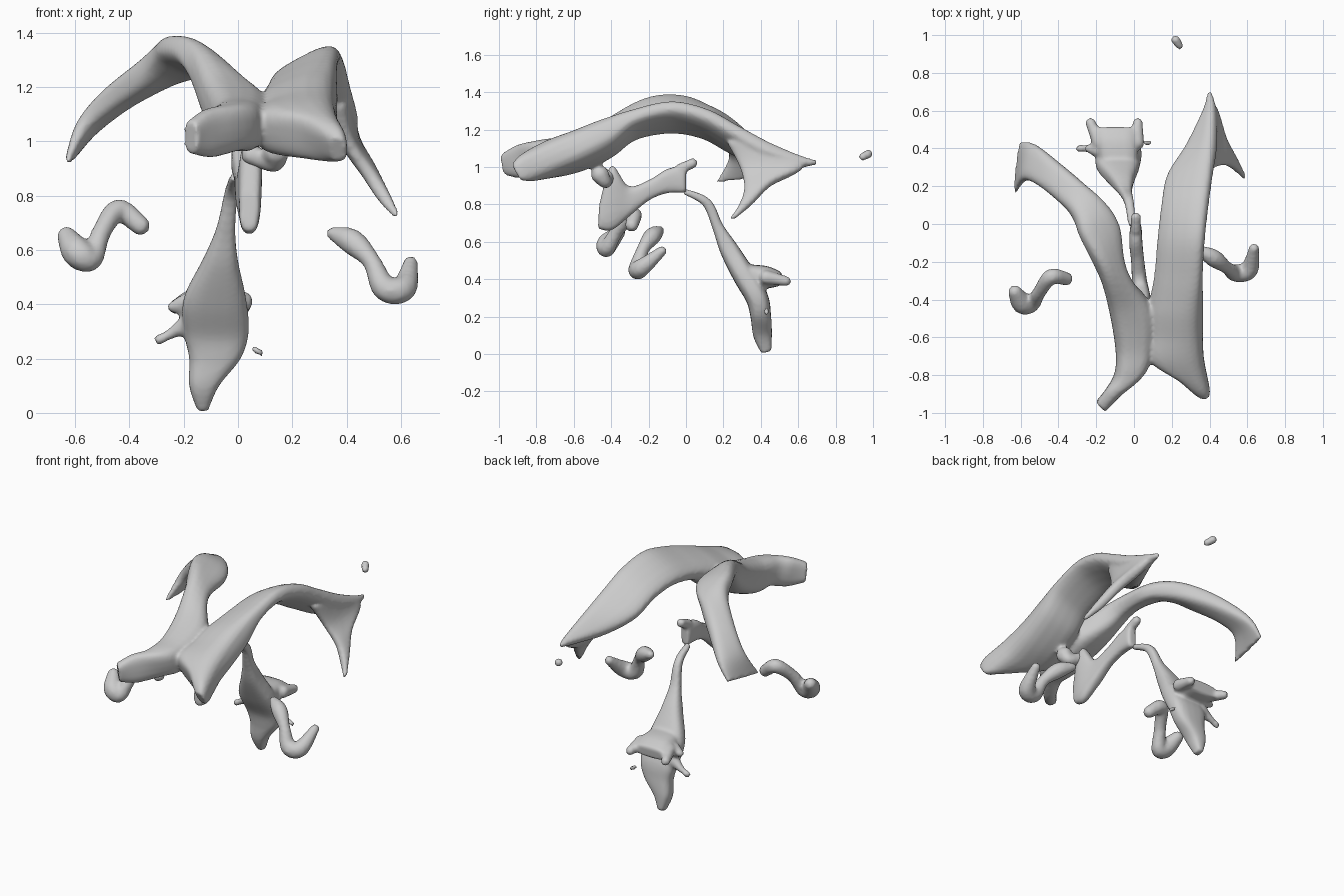
import bpy
import bmesh
from math import cos, sin, pi, copysign
from mathutils import Vector

default_cube = bpy.data.objects.get("Cube")
if default_cube:
    bpy.data.objects.remove(default_cube, do_unlink=True)

SIDES = 20
STEPS = 6

material = bpy.data.materials.new("pale_grey")
material.use_nodes = True
grey = (.6, .6, .6, 1)
material.diffuse_color = grey
material.node_tree.nodes["Principled BSDF"].inputs["Base Color"].default_value = grey


def smooth_path(stations):
    """Catmull-Rom interpolation through stations of any length."""
    rows = [Vector(s) for s in stations]
    rows = [rows[0]] + rows + [rows[-1]]
    result = []
    for a, b, c, d in zip(rows, rows[1:], rows[2:], rows[3:]):
        for step in range(STEPS):
            t = step / STEPS
            result.append(b + (c - a) * (t / 2)
                          + (a * 2 - b * 5 + c * 4 - d) * (t * t / 2)
                          + (b * 3 - a - c * 3 + d) * (t * t * t / 2))
    result.append(rows[-1])
    return result


def rounded(value, power=.7):
    return copysign(abs(value) ** power, value)


def add_ribbon(bm, stations):
    """Loft through stations: one edge point, other edge point, half thickness."""
    rows = smooth_path(stations)
    first = [Vector(r[0:3]) for r in rows]
    second = [Vector(r[3:6]) for r in rows]
    middle = [(a + b) / 2 for a, b in zip(first, second)]
    last = len(rows) - 1
    rings = []
    for i, row in enumerate(rows):
        tangent = middle[min(i + 1, last)] - middle[max(i - 1, 0)]
        half = (second[i] - first[i]) / 2
        normal = tangent.cross(half).normalized() * max(row[6], .012)
        ring = []
        for k in range(SIDES):
            angle = 2 * pi * k / SIDES
            ring.append(bm.verts.new(middle[i] + half * rounded(cos(angle))
                                     + normal * rounded(sin(angle))))
        rings.append(ring)
    for ring, following in zip(rings, rings[1:]):
        for k in range(SIDES):
            n = (k + 1) % SIDES
            bm.faces.new((ring[k], ring[n], following[n], following[k]))
    bm.faces.new(rings[0][::-1])
    bm.faces.new(rings[-1])


def add_limb(bm, stations):
    """Rounded limb: overlapping balls along a path of x, y, z, radius."""
    for row in smooth_path(stations):
        ball = bmesh.ops.create_icosphere(bm, subdivisions=2, radius=max(row[3], .012))
        bmesh.ops.translate(bm, verts=ball["verts"], vec=Vector(row[0:3]))


def build(name, ribbons=(), limbs=()):
    """Fuse ribbons and limbs into one soft organic surface."""
    bm = bmesh.new()
    for stations in ribbons:
        add_ribbon(bm, stations)
    for stations in limbs:
        add_limb(bm, stations)
    bmesh.ops.recalc_face_normals(bm, faces=bm.faces)
    mesh = bpy.data.meshes.new(name)
    bm.to_mesh(mesh)
    bm.free()
    mesh.materials.append(material)
    part = bpy.data.objects.new(name, mesh)
    bpy.context.collection.objects.link(part)
    remesh = part.modifiers.new("fuse", "REMESH")
    remesh.mode = "VOXEL"
    remesh.voxel_size = .011
    remesh.use_smooth_shade = True
    soften = part.modifiers.new("soften", "SMOOTH")
    soften.factor = .5
    soften.iterations = 3
    return part


# Left arch: front horn tilted up and outward, body, then descending rear horn
left_body = [
    (.34, -.9, .97, .4, -.91, .97, .05),
    (.23, -.81, 1.01, .4, -.87, .99, .08),
    (.07, -.7, 1.03, .37, -.72, 1.06, .1),
    (.07, -.57, 1.05, .36, -.57, 1.13, .1),
    (.08, -.43, 1.1, .36, -.43, 1.2, .09),
    (.11, -.28, 1.17, .36, -.28, 1.28, .055),
    (.13, -.08, 1.2, .37, -.08, 1.33, .05),
    (.15, .1, 1.17, .39, .1, 1.29, .05),
    (.18, .25, 1.09, .41, .25, 1.21, .05),
    (.28, .4, 1.02, .43, .42, 1.12, .05),
    (.37, .6, 1.01, .43, .6, 1.05, .03),
    (.39, .7, 1.02, .41, .7, 1.03, .01),
]
left_rear = [
    (.36, .22, 1.13, .4, .42, 1.13, .04),
    (.41, .29, .99, .42, .63, 1.01, .035),
    (.48, .31, .88, .48, .46, .91, .03),
    (.54, .28, .79, .53, .36, .81, .025),
    (.59, .23, .72, .58, .27, .73, .012),
]

# Right arch, with a blunt front horn, sweeping outward at the rear
right_body = [
    (-.15, -.99, 1.01, -.2, -.94, 1.02, .06),
    (-.07, -.91, 1.03, -.14, -.86, 1.03, .09),
    (.07, -.77, 1.05, -.1, -.78, 1.06, .09),
    (.1, -.62, 1.06, -.1, -.64, 1.08, .1),
    (.09, -.43, 1.12, -.14, -.42, 1.18, .09),
    (-.05, -.24, 1.23, -.2, -.22, 1.34, .06),
    (-.08, -.02, 1.26, -.28, -.07, 1.36, .055),
    (-.15, .1, 1.26, -.32, .03, 1.32, .06),
    (-.26, .21, 1.24, -.38, .1, 1.24, .06),
    (-.39, .32, 1.17, -.5, .2, 1.14, .05),
    (-.52, .42, 1.06, -.58, .23, 1.05, .035),
    (-.6, .44, .96, -.63, .16, .92, .015),
]
passage = [(.14, -.46, .96, .05), (.13, -.43, .92, .035), (.05, -.42, .95, .04)]
build("arched_chambers", [left_body, left_rear, right_body], [passage])

# Thin middle chamber standing between the arches, with a rear knob
middle_sheet = [
    (.04, -.47, .67, .04, -.46, .81, .035),
    (.04, -.4, .66, .05, -.4, 1.01, .043),
    (.03, -.31, .73, .03, -.31, .9, .04),
    (.02, -.2, .82, .02, -.2, .93, .035),
    (.01, -.1, .86, .01, -.1, .99, .035),
    (.01, 0, .86, .01, 0, 1.01, .03),
]
knob = [(.01, -.03, .99, .03), (.01, .035, 1.02, .028)]
build("middle_chamber", [middle_sheet], [knob])

# Narrow duct widening into the lower chamber, with its corner spurs
lower_body = [
    (-.03, -.01, .87, .01, -.01, .87, .015),
    (-.05, .11, .81, 0, .11, .81, .025),
    (-.08, .17, .68, -.01, .17, .68, .03),
    (-.13, .23, .56, 0, .23, .56, .05),
    (-.2, .31, .42, .03, .31, .42, .06),
    (-.2, .38, .3, .04, .38, .3, .06),
    (-.18, .4, .2, .01, .4, .2, .055),
    (-.18, .41, .1, -.07, .41, .1, .05),
    (-.15, .43, .01, -.11, .43, .01, .028),
]
rear_shelf = [
    (-.18, .32, .42, .02, .32, .42, .06),
    (-.2, .43, .41, .02, .43, .41, .06),
    (-.21, .51, .4, .01, .51, .4, .035),
]
spurs = [[(x * .8, .43, .41, .04), (x, .535, .39, .028)] for x in (-.23, .02)]
spurs.append([(-.18, .39, .33, .04), (-.25, .4, .29, .02), (-.29, .4, .27, .02)])
spurs.append([(-.19, .39, .4, .04), (-.24, .4, .39, .022)])
build("lower_chamber", [lower_body, rear_shelf], spurs)

# Separate hooked side pockets
build("left_side_pocket", limbs=[[
    (.35, -.14, .66, .025), (.42, -.18, .63, .048), (.49, -.23, .56, .035),
    (.54, -.26, .46, .048), (.61, -.24, .46, .05), (.635, -.13, .55, .028)]])
build("right_side_pocket", limbs=[[
    (-.36, -.29, .69, .037), (-.44, -.28, .745, .043), (-.5, -.36, .67, .037),
    (-.54, -.42, .57, .045), (-.59, -.42, .59, .058), (-.63, -.36, .65, .037)]])

# Small loose droplets
build("rear_droplet", limbs=[[(.22, .975, 1.07, .025), (.24, .945, 1.055, .022)]])
build("low_droplet", limbs=[[(.06, .43, .235, .014), (.085, .43, .22, .014)]])
